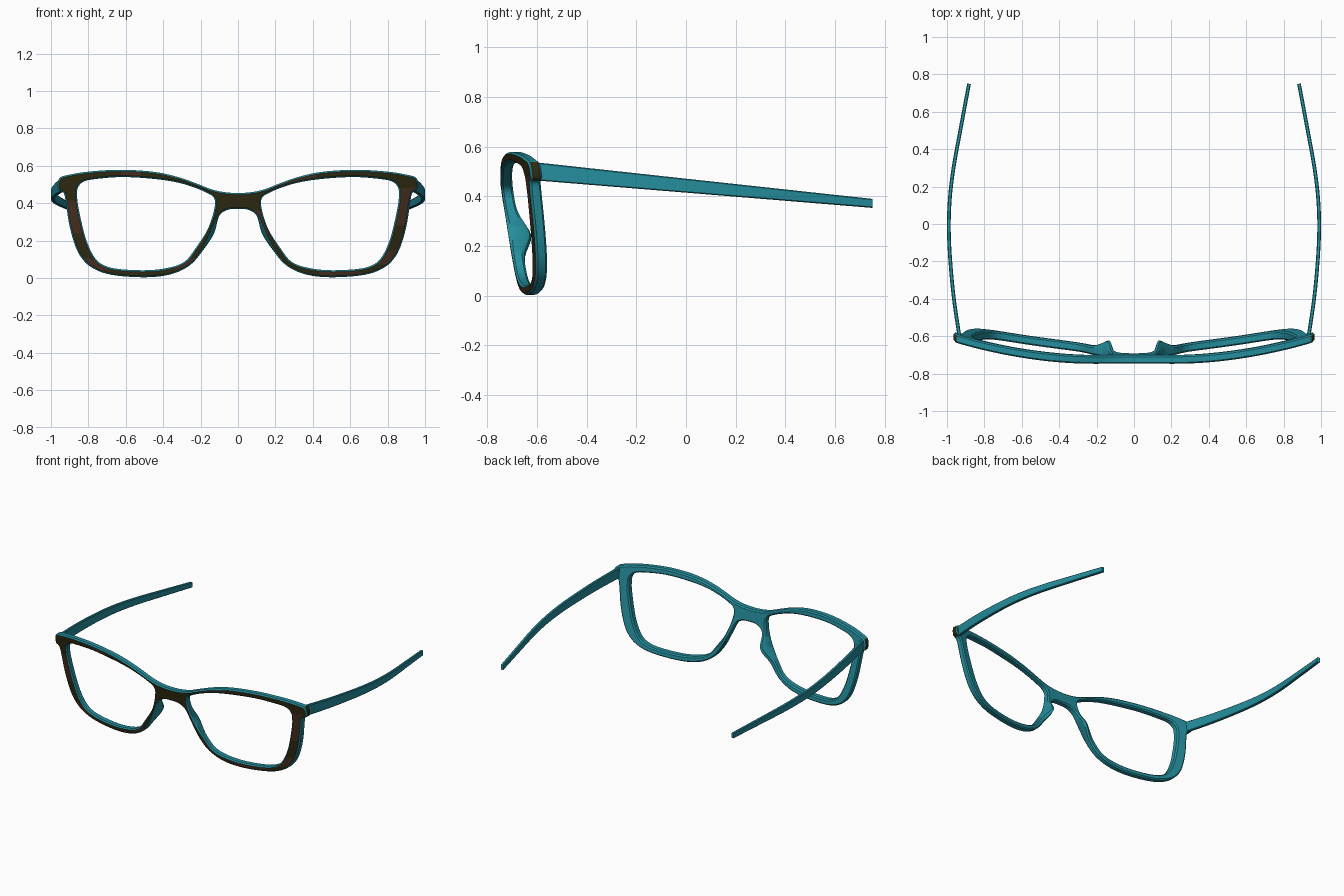
import bpy, bmesh, math
from mathutils import Vector

if "Cube" in bpy.data.objects:
    bpy.data.objects.remove(bpy.data.objects["Cube"])


def material(name, rgb):
    m = bpy.data.materials.new(name)
    m.diffuse_color = (*rgb, 1)
    m.use_nodes = True
    m.node_tree.nodes["Principled BSDF"].inputs["Base Color"].default_value = m.diffuse_color
    return m


teal = material("teal", (0.018, 0.27, 0.335))
olive = material("dark olive", (0.029, 0.024, 0.006))
brown = material("dark brown", (0.066, 0.028, 0.014))

# Right half of the front: pairs of outer-edge and lens-edge points (x, z, x, z)
PAIRS = [
    (0, .455, .125, .42), (.07, .459, .135, .436), (.14, .474, .155, .45),
    (.22, .505, .22, .479), (.32, .54, .32, .51), (.45, .568, .45, .53),
    (.625, .579, .625, .54), (.79, .57, .78, .527), (.90, .553, .825, .515),
    (.955, .533, .848, .497), (.962, .475, .86, .47), (.932, .455, .86, .445),
    (.92, .40, .857, .40), (.905, .30, .837, .30), (.88, .20, .81, .20),
    (.845, .12, .77, .115), (.785, .058, .72, .07), (.68, .018, .635, .048),
    (.50, .004, .48, .042), (.36, .02, .36, .058), (.255, .07, .283, .09),
    (.185, .155, .23, .155), (.135, .26, .17, .25), (.10, .335, .137, .33),
    (.055, .365, .125, .38), (0, .37, .122, .40)]
STEPS, EDGE, DEPTH = 5, .008, .046


def spline(a, b, c, d, t):
    return 0.5 * (2 * b + (c - a) * t + (2 * a - 5 * b + 4 * c - d) * t * t
                  + (3 * b - a - 3 * c + d) * t ** 3)


def front_rows():
    """Rows of (outer, outer inset, lens, lens inset) round one lens."""
    outer = [Vector(p[:2]) for p in PAIRS]
    lens = [Vector(p[2:]) for p in PAIRS]
    n = len(PAIRS)
    flip = lambda p: Vector((-p.x, p.y))
    ext = [flip(outer[1])] + outer + [flip(outer[-2])]
    o, l = [], []
    for i in range(n):
        for s in range(STEPS):
            t = s / STEPS
            l.append(spline(lens[i - 1], lens[i], lens[(i + 1) % n], lens[(i + 2) % n], t))
            if i < n - 1:
                o.append(spline(*ext[i:i + 4], t))
            else:
                o.append(outer[-1].lerp(outer[0], t))
    last = (n - 1) * STEPS
    rows = []
    for i in range(len(o)):
        tl = (l[(i + 1) % len(l)] - l[i - 1]).normalized()
        if i in (0, last):
            to = Vector((1 if i == 0 else -1, 0))
        else:
            to = (o[(i + 1) % len(o)] - o[i - 1]).normalized()
        inset = Vector((to.y, -to.x)) * (EDGE if i <= last else 0)
        rows.append((o[i], o[i] + inset, l[i], l[i] - Vector((tl.y, -tl.x)) * EDGE))
    return rows, last


def place(p, depth, sign):
    """Wrap a flat point onto the curved, tilted front, with nose pads behind."""
    x, z = p
    y = -.748 + .137 * x * x + .14 * (.455 - z)
    pad = math.exp(-((z - .235) / .075) ** 2 - ((x - .14) / .06) ** 2) * depth / DEPTH
    return (sign * (x - .02 * pad), y + depth + .048 * pad, z)


# Front frame with both rims, bridge and nose pads
bm = bmesh.new()
rows, last = front_rows()
front_faces, end_faces = [], []
for sign in (1, -1):
    grid = []
    for o, oi, l, li in rows:
        loop = [(oi, 0), (li, 0), (l, EDGE), (l, DEPTH - EDGE),
                (li, DEPTH), (oi, DEPTH), (o, DEPTH - EDGE), (o, EDGE)]
        grid.append([bm.verts.new(place(p, d, sign)) for p, d in loop])
    for i in range(len(grid)):
        a, b = grid[i], grid[(i + 1) % len(grid)]
        for k in range(8):
            if i >= last and k >= 5:      # open side, joined at the bridge
                continue
            j = (k + 1) % 8
            f = bm.faces.new((a[k], a[j], b[j], b[k]))
            if k == 0:
                front_faces.append(f)
            elif k == 6 and abs(f.calc_center_median().x) > .945:
                end_faces.append(f)

# Tortoiseshell patches on the front face: x, z, radius
PATCHES = [(-.56, .56, .06), (-.89, .32, .09), (-.75, .07, .06), (-.29, .07, .06),
           (.31, .52, .10), (.12, .30, .07), (.90, .38, .10), (.80, .10, .05),
           (.55, .02, .11)]
for f in front_faces:
    c = f.calc_center_median()
    spotted = any(math.hypot(c.x - x, c.z - z) < r for x, z, r in PATCHES)
    f.material_index = 2 if spotted else 1
for f in end_faces:
    f.material_index = 1
bmesh.ops.delete(bm, geom=[v for v in bm.verts if not v.link_faces], context='VERTS')
bmesh.ops.remove_doubles(bm, verts=bm.verts, dist=.0003)


def finish(bm, name, mats):
    bmesh.ops.recalc_face_normals(bm, faces=bm.faces)
    me = bpy.data.meshes.new(name)
    bm.to_mesh(me)
    bm.free()
    for m in mats:
        me.materials.append(m)
    ob = bpy.data.objects.new(name, me)
    bpy.context.collection.objects.link(ob)
    bpy.ops.object.select_all(action='DESELECT')
    ob.select_set(True)
    bpy.context.view_layer.objects.active = ob
    bpy.ops.object.shade_smooth_by_angle(angle=math.radians(32))
    return ob


finish(bm, "front_frame", [teal, olive, brown])

# Temples: a tapering bar swept along a bowed path (x, y)
PATH = [Vector(p) for p in [(.932, -.61), (.963, -.40), (.982, -.20), (.99, -.03),
                            (.985, .13), (.965, .30), (.925, .52), (.882, .75)]]
ends = [2 * PATH[0] - PATH[1]] + PATH + [2 * PATH[-1] - PATH[-2]]
path = [spline(*ends[i:i + 4], s / 4) for i in range(len(PATH) - 1) for s in range(4)]
path.append(PATH[-1])
for side, sign in (("right", 1), ("left", -1)):
    bm = bmesh.new()
    rings = []
    for i, p in enumerate(path):
        t = (path[min(i + 1, len(path) - 1)] - path[max(i - 1, 0)]).normalized()
        out = Vector((t.y, -t.x))
        u = (p.y + .585) / 1.335
        top, low = .535 - .145 * u, .463 - .109 * u
        w, c = .010, .004
        section = [(w, low + c), (w, top - c), (w - c, top), (c - w, top),
                   (-w, top - c), (-w, low + c), (c - w, low), (w - c, low)]
        rings.append([bm.verts.new((sign * (p.x + out.x * s), p.y + out.y * s, z))
                      for s, z in section])
    for a, b in zip(rings, rings[1:]):
        for k in range(8):
            j = (k + 1) % 8
            bm.faces.new((a[k], a[j], b[j], b[k]))
    bm.faces.new(rings[0])
    bm.faces.new(rings[-1])
    finish(bm, side + "_temple", [teal])
